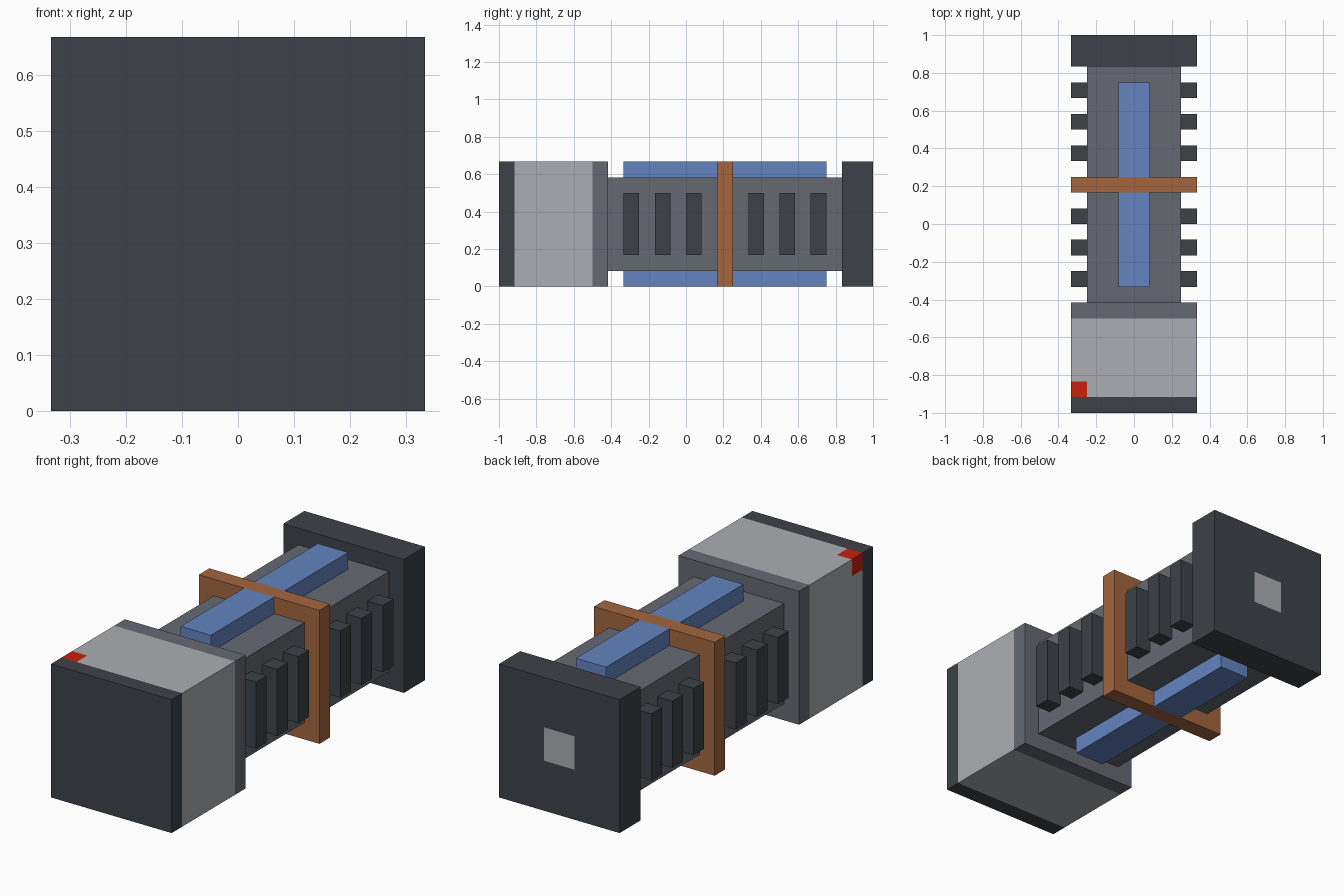
import bpy
import bmesh
from mathutils import Vector

cube = bpy.data.objects.get("Cube")
if cube:
    bpy.data.objects.remove(cube, do_unlink=True)

U = 1 / 12  # the model sits on a grid of this step


def material(name, rgb):
    linear = [(c / 255 / 12.92) if c < 11 else ((c / 255 + 0.055) / 1.055) ** 2.4 for c in rgb]
    mat = bpy.data.materials.new(name)
    mat.use_nodes = True
    mat.diffuse_color = (*linear, 1)
    mat.node_tree.nodes["Principled BSDF"].inputs["Base Color"].default_value = (*linear, 1)
    return mat


dark = material("charcoal", (61, 66, 72))
grey = material("mid grey", (101, 105, 113))
light = material("light grey", (171, 174, 179))
copper = material("copper", (163, 102, 62))
blue = material("blue", (99, 132, 192))
red = material("red", (200, 32, 14))


def box(name, x, y, z, mats, cuts=(), rule=None):
    """Box between grid bounds; cuts are (axis, position) and rule picks a face's material."""
    bm = bmesh.new()
    bmesh.ops.create_cube(bm, size=1)
    for v in bm.verts:
        v.co = Vector([(a + b) / 2 + (b - a) * c for (a, b), c in zip((x, y, z), v.co)])
    for axis, at in cuts:
        normal = Vector((0, 0, 0))
        normal[axis] = 1
        bmesh.ops.bisect_plane(bm, geom=bm.verts[:] + bm.edges[:] + bm.faces[:],
                               plane_co=normal * at, plane_no=normal)
    if rule:
        for f in bm.faces:
            f.material_index = rule(f.calc_center_median(), f.normal)
    bmesh.ops.scale(bm, vec=(U, U, U), verts=bm.verts)
    mesh = bpy.data.meshes.new(name)
    bm.to_mesh(mesh)
    bm.free()
    for m in mats:
        mesh.materials.append(m)
    obj = bpy.data.objects.new(name, mesh)
    bpy.context.collection.objects.link(obj)
    return obj


# Head block: dark front, light band, grey collar and a red corner marker
def head_colour(c, n):
    if c.y < -11:
        return 0
    if c.y > -6:
        return 2
    return 3 if c.x < -3 and c.y < -10 and c.z > 7 else 1


box("head", (-4, 4), (-12, -5), (0, 8), [dark, light, grey, red],
    [(1, -11), (1, -10), (1, -6), (0, -3), (2, 7)], head_colour)

# Main body
box("body", (-3, 3), (-5, 10), (1, 7), [grey])

# Rear plate with a light square in the middle of its back
box("rear_plate", (-4, 4), (10, 12), (0, 8), [dark, light],
    [(0, -1), (0, 1), (2, 3), (2, 5)],
    lambda c, n: int(n.y > 0.5 and abs(c.x) < 1 and abs(c.z - 4) < 1))

# Ring around the body
box("ring", (-4, 4), (2, 3), (0, 8), [copper])

# Rails above and below, split by the ring
for side, z in (("top", (7, 8)), ("bottom", (0, 1))):
    for end, y in (("front", (-4, 2)), ("rear", (3, 9))):
        box(f"{side}_{end}_rail", (-1, 1), y, z, [blue])

# Side fins: three on each side of the ring
for side, x in (("left", (3, 4)), ("right", (-4, -3))):
    for i, y in enumerate((-4, -2, 0, 4, 6, 8)):
        box(f"{side}_fin_{i + 1}", x, (y, y + 1), (2, 6), [dark])
